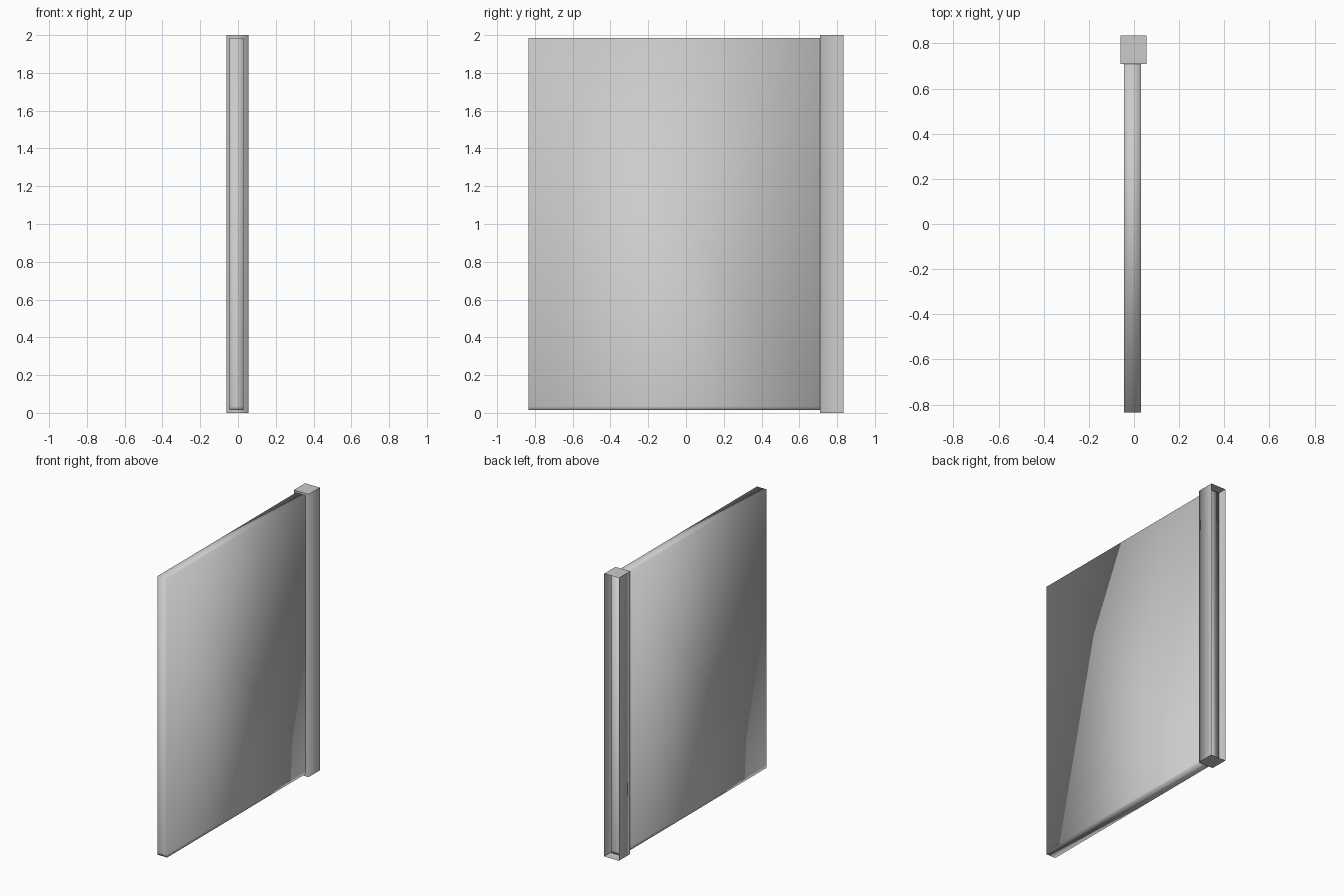
import bpy
import bmesh

cube = bpy.data.objects.get("Cube")
if cube:
    bpy.data.objects.remove(cube, do_unlink=True)

grey = bpy.data.materials.new("plain_grey")
grey.use_nodes = True
COLOUR = (0.6, 0.6, 0.6, 1)
grey.diffuse_color = COLOUR
grey.node_tree.nodes["Principled BSDF"].inputs["Base Color"].default_value = COLOUR


def box(name, low, high, edit):
    """Smooth-shaded box between two corners, with an extra mesh edit."""
    bm = bmesh.new()
    bmesh.ops.create_cube(bm, size=1)
    for v in bm.verts:
        v.co = [high[i] if v.co[i] > 0 else low[i] for i in range(3)]
    edit(bm)
    for f in bm.faces:
        f.smooth = True
    mesh = bpy.data.meshes.new(name)
    bm.to_mesh(mesh)
    bm.free()
    mesh.materials.append(grey)
    obj = bpy.data.objects.new(name, mesh)
    bpy.context.collection.objects.link(obj)
    return obj


def add_bottom_band(bm):
    bmesh.ops.bisect_plane(bm, geom=bm.verts[:] + bm.edges[:] + bm.faces[:],
                           plane_co=(0, 0, 0.035), plane_no=(0, 0, 1))


def open_back(bm):
    # Remove the back wall and keep the end caps crisp
    bm.normal_update()
    back = [f for f in bm.faces if f.normal.y > 0.9]
    bmesh.ops.delete(bm, geom=back, context="FACES_ONLY")
    for f in bm.faces:
        if abs(f.normal.z) > 0.9:
            for e in f.edges:
                e.smooth = False


# Flat panel, its back end tucked into the post
box("door_panel", (-0.045, -0.835, 0.015), (0.03, 0.79, 1.985), add_bottom_band)

# Thin-walled hinge post, open at the back
box("hinge_post", (-0.06, 0.71, 0), (0.055, 0.835, 2), open_back)
